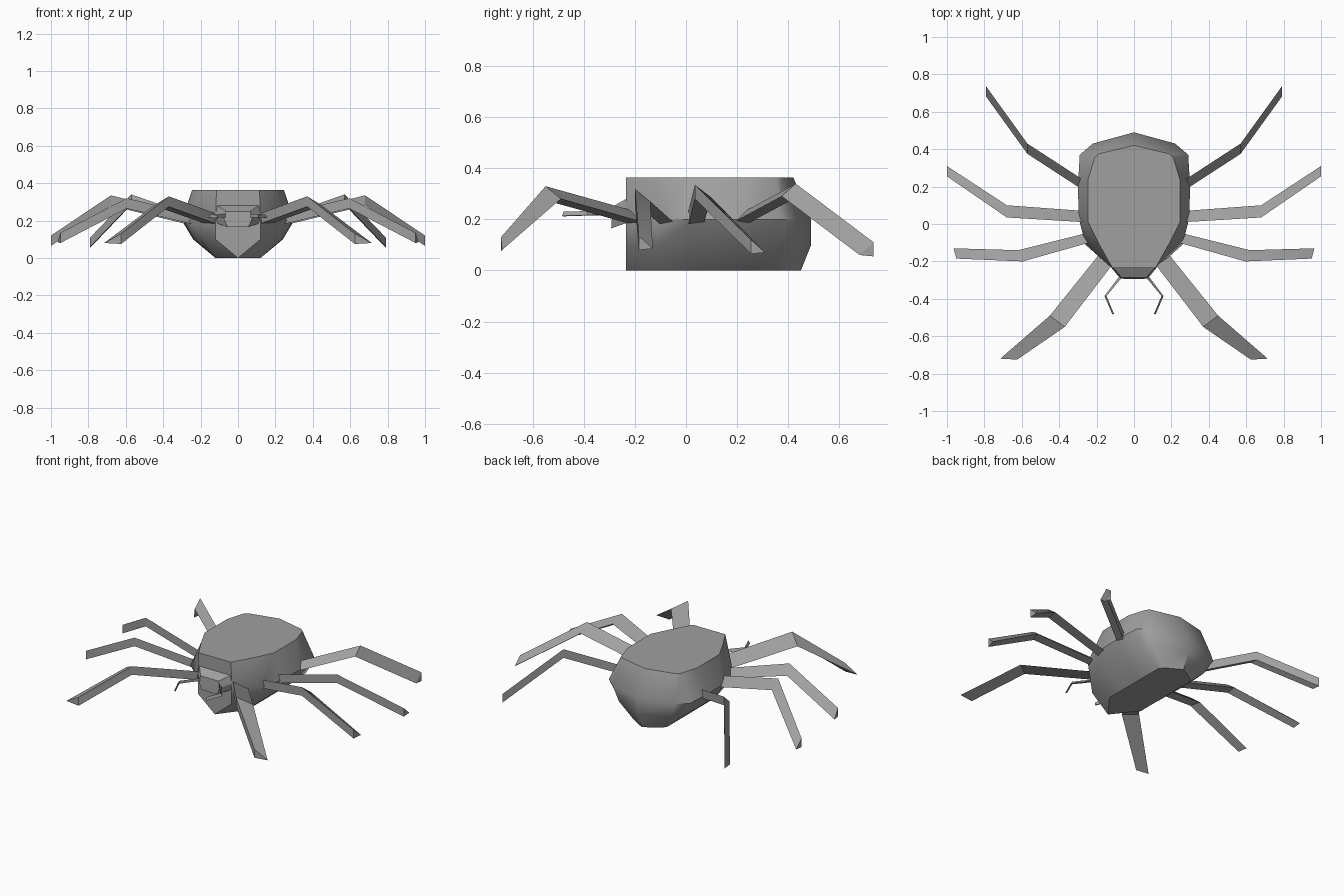
import bpy, bmesh, math

if "Cube" in bpy.data.objects:
    bpy.data.objects.remove(bpy.data.objects["Cube"])

grey = bpy.data.materials.new("mid_grey")
grey.diffuse_color = (0.35, 0.35, 0.35, 1)
grey.use_nodes = True
grey.node_tree.nodes["Principled BSDF"].inputs["Base Color"].default_value = grey.diffuse_color


def loft(name, rings, angle=35):
    """Skin closed rings of equal length and cap both ends."""
    bm = bmesh.new()
    loops = [[bm.verts.new(p) for p in ring] for ring in rings]
    n = len(loops[0])
    for a, b in zip(loops, loops[1:]):
        for i in range(n):
            j = (i + 1) % n
            bm.faces.new((a[i], a[j], b[j], b[i]))
    bm.faces.new(loops[0])
    bm.faces.new(loops[-1])
    bmesh.ops.remove_doubles(bm, verts=bm.verts, dist=0.0005)
    bmesh.ops.recalc_face_normals(bm, faces=bm.faces)
    mesh = bpy.data.meshes.new(name)
    bm.to_mesh(mesh)
    bm.free()
    mesh.materials.append(grey)
    ob = bpy.data.objects.new(name, mesh)
    bpy.context.collection.objects.link(ob)
    bpy.ops.object.select_all(action='DESELECT')
    ob.select_set(True)
    bpy.context.view_layer.objects.active = ob
    bpy.ops.object.shade_smooth_by_angle(angle=math.radians(angle))
    return ob


def mirrored(half, z):
    """Full outline from a half outline running front centre to back centre."""
    left = [(-x, y) for x, y in half[-2:0:-1]]
    return [(x, y, z) for x, y in half + left]


# Body: four stacked outlines, flat front, pointed belly
F = -0.235
body = [
    (0.0, [(0, F), (0, F), (.12, -.08), (.12, .03), (.12, .2), (.12, .36), (.1, .39), (0, .45)]),
    (0.1, [(0, F), (.12, F), (.2, -.11), (.235, .03), (.24, .2), (.23, .36), (.19, .41), (0, .49)]),
    (0.2, [(0, F), (.12, F), (.26, -.11), (.295, .03), (.3, .2), (.29, .37), (.22, .43), (0, .49)]),
    (0.365, [(0, F), (.115, F), (.185, -.11), (.245, .01), (.245, .24), (.21, .355), (.19, .375), (0, .42)]),
]
loft("body", [mirrored(h, z) for z, h in body], 40)

# Head: short tapered block on the front
loft("head", [
    [(-.11, F, .185), (.11, F, .185), (.12, F, .23), (.11, F, .28), (-.11, F, .28), (-.12, F, .23)],
    [(-.055, -.293, .165), (.055, -.293, .165), (.075, -.29, .21),
     (.065, -.287, .25), (-.065, -.287, .25), (-.075, -.29, .21)],
], 20)

# Limbs: triangular section, a ridge edge and a lower edge from root to tip
# each station: ridge x, ridge y, lower x, lower y, ridge z
limbs = {
    "front_leg": (.055, [(.11, -.21, .18, -.155, .235), (.37, -.55, .45, -.49, .33), (.625, -.725, .715, -.72, .13)]),
    "second_leg": (.055, [(.24, -.1, .24, -.045, .235), (.595, -.2, .62, -.14, .32), (.95, -.185, .965, -.13, .135)]),
    "third_leg": (.055, [(.27, .01, .27, .07, .235), (.68, .035, .68, .1, .335), (1.0, .255, 1.0, .31, .12)]),
    "rear_leg": (.055, [(.27, .235, .27, .18, .235), (.57, .43, .57, .375, .34), (.79, .735, .79, .68, .11)]),
    "feeler": (.018, [(.06, -.28, .075, -.275, .235), (.147, -.385, .158, -.385, .233), (.107, -.48, .115, -.485, .23)]),
}
for name, (h, stations) in limbs.items():
    for side, s in (("right", 1), ("left", -1)):
        rings = [[(s * rx, ry, z), (s * rx, ry, z - h), (s * lx, ly, z - h * .9)]
                 for rx, ry, lx, ly, z in stations]
        loft(f"{name}_{side}", rings, 25)
